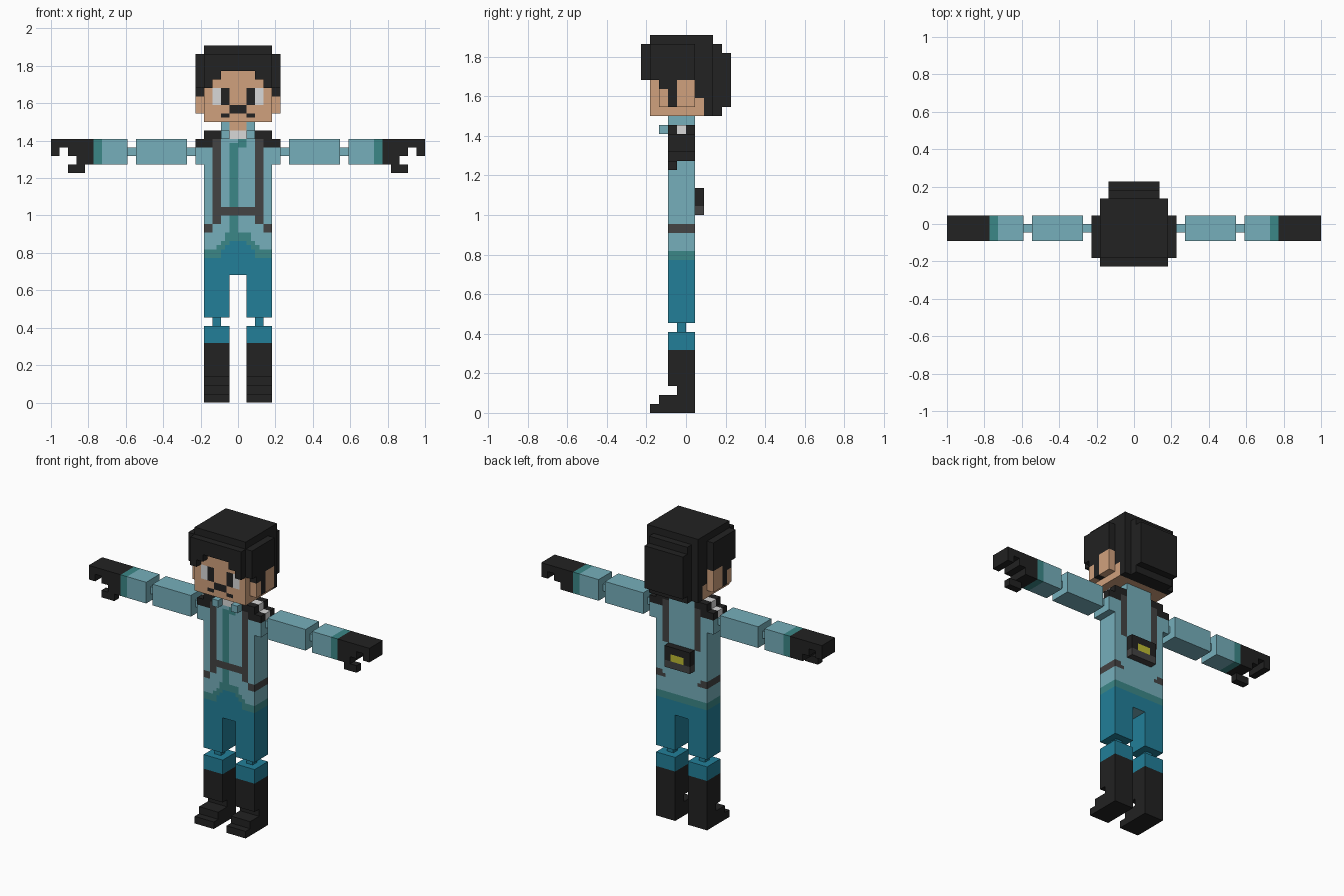
import bpy, bmesh
from mathutils import Vector

if "Cube" in bpy.data.objects:
    bpy.data.objects.remove(bpy.data.objects["Cube"])

U = 1 / 22          # one block of the model
H = 2               # grid cells per block, so painted details can use half blocks


def material(name, rgb):
    m = bpy.data.materials.new(name)
    lin = [((c / 255 + 0.055) / 1.055) ** 2.4 for c in rgb]
    m.diffuse_color = (*lin, 1)
    m.use_nodes = True
    m.node_tree.nodes["Principled BSDF"].inputs["Base Color"].default_value = m.diffuse_color
    return m


MATS = [material(n, c) for n, c in (
    ("black", (34, 34, 34)), ("strap_grey", (68, 67, 67)), ("light_blue", (118, 175, 187)),
    ("trouser_blue", (34, 127, 153)), ("trim_teal", (59, 135, 135)), ("skin", (208, 161, 125)),
    ("white", (216, 216, 216)), ("yellow", (190, 188, 50)))]
BLACK, GREY, LIGHT, BLUE, TEAL, SKIN, WHITE, YELLOW = range(8)

# outward directions with the four corners of a cell face, counter-clockwise
SIDES = (((1, 0, 0), ((1, 0, 0), (1, 1, 0), (1, 1, 1), (1, 0, 1))),
         ((-1, 0, 0), ((0, 0, 0), (0, 0, 1), (0, 1, 1), (0, 1, 0))),
         ((0, 1, 0), ((0, 1, 0), (0, 1, 1), (1, 1, 1), (1, 1, 0))),
         ((0, -1, 0), ((0, 0, 0), (1, 0, 0), (1, 0, 1), (0, 0, 1))),
         ((0, 0, 1), ((0, 0, 1), (1, 0, 1), (1, 1, 1), (0, 1, 1))),
         ((0, 0, -1), ((0, 0, 0), (0, 1, 0), (1, 1, 0), (1, 0, 0))))


def flip(b):
    return (b[0], -b[2], -b[1], *b[3:])


def both(*blocks):
    return [c for b in blocks for c in (b, flip(b))]


def part(name, blocks, paint=None):
    """Union of (colour, x0, x1, y0, y1, z0, z1) blocks; later ones override colours."""
    cells = {}
    for col, *r in blocks:
        x0, x1, y0, y1, z0, z1 = (round(v * H) for v in r)
        for x in range(x0, x1):
            for y in range(y0, y1):
                for z in range(z0, z1):
                    cells[x, y, z] = col
    bm = bmesh.new()
    verts = {}
    for c, col in cells.items():
        for n, corners in SIDES:
            if tuple(a + b for a, b in zip(c, n)) in cells:
                continue
            keys = [tuple(a + b for a, b in zip(c, k)) for k in corners]
            for k in keys:
                if k not in verts:
                    verts[k] = bm.verts.new(Vector(k) * U / H)
            f = bm.faces.new([verts[k] for k in keys])
            f.material_index = col
            if paint:
                p = f.calc_center_median() / U
                new = paint(p.x, p.y, p.z, n, col)
                f.material_index = col if new is None else new
    me = bpy.data.meshes.new(name)
    bm.to_mesh(me)
    bm.free()
    for m in MATS:
        me.materials.append(m)
    ob = bpy.data.objects.new(name, me)
    bpy.context.collection.objects.link(ob)
    return ob


# Body: suit paint
def paint_body(x, y, z, n, col):
    if col != LIGHT or n[2] or z > 31:
        return None
    a = abs(x)
    if n[0]:
        if a > 4.5:
            return None
        return BLUE if z < 17 else TEAL if z < 18 else GREY if 20 < z < 21 else None
    if a > 4:
        return None
    if n[1] < 0:
        if z < (19 if a < 1 else 18.5 if a < 1.5 else 18 if a < 2 else 17):
            return BLUE
        if z < (20 if a < 1.5 else 19 if a < 2 else 18.5 if a < 2.5 else 18):
            return TEAL
        if (2 < a < 3 and z > 21) or (a < 2 and 22 < z < 23) or (a > 3 and 20 < z < 21):
            return GREY
        if (-1 < x < 0 and z < 30.5) or (0 < x < 1 and z > 30):
            return TEAL
    else:
        if z < 18:
            return BLUE if z < 17 else TEAL
        if (2 < a < 3 and z > 25) or (a > 3 and 20 < z < 21) or (2.5 < a < 3 and 20 < z < 20.5):
            return GREY
    return None


# Torso, thighs, shoulders, shoulder pads, collar and neck
part("body_suit",
     [(LIGHT, -4, 4, -2, 1, 15, 31)]
     + both((BLUE, 1, 4, -2, 1, 10, 15), (LIGHT, 4, 5, -2, 1, 28, 30),
            (BLACK, 3, 5, -2, 1, 30, 31), (BLACK, 2, 4, -2, 1, 31, 32),
            (WHITE, 4, 5, -1, 0, 30, 31), (WHITE, 2, 4, -1, 0, 31, 32),
            (LIGHT, 1, 2, -2, 1, 31, 33), (LIGHT, 1, 2, -3, -2, 31, 32))
     + [(WHITE, -1, 1, -2, 0, 31, 32), (SKIN, -1, 1, -2, 0, 32, 33),
        (LIGHT, -1, 1, 0, 1, 31, 33)],
     paint_body)


# Back pouch with a yellow badge
def paint_pouch(x, y, z, n, col):
    return YELLOW if n[1] > 0 and abs(x) < 1 and 23 < z < 24 else None


part("back_pouch", [(GREY, -2, 2, 1, 2, 22, 23), (BLACK, -2, 2, 1, 2, 23, 25)], paint_pouch)


# Head: face paint
def paint_face(x, y, z, n, col):
    a = abs(x)
    if n[1] >= 0 or y > -3.9 or y < -4.1:
        return None
    if 35 < z < 37 and 1 < a < 3:
        return BLACK if a < 2 else WHITE
    if (34 < z < 35 and a < 1) or (33.5 < z < 34 and 1 < a < 2):
        return BLACK
    return None


# Skull, hair cap, fringe, side locks and back hair
part("head_and_hair",
     [(SKIN, -4, 4, -4, 2, 33, 39), (SKIN, -5, 5, -3, 1, 34, 37),
      (BLACK, -4, 4, -4, 3, 41, 42), (BLACK, -5, 5, -4, 1, 37, 41),
      (BLACK, -4, 4, 1, 3, 35, 41), (BLACK, -4, 4, 2, 3, 33, 41),
      (BLACK, -3, 3, 3, 4, 33, 41), (BLACK, -3, 3, 4, 5, 34, 40),
      (SKIN, -3, 3, -4, -3, 37, 38), (SKIN, -2, 2, -4, -3, 38, 39),
      (BLACK, -4, 4, -5, -4, 39, 41)]
     + both((BLACK, 2, 4, -5, -4, 38, 39), (BLACK, 3, 4, -5, -4, 37, 38),
            (BLACK, 4, 5, -3, -1, 36, 37), (BLACK, 4, 5, -2, -1, 34, 36)),
     paint_face)

# Limbs, built for the right-hand side and mirrored
LIMBS = {
    "shoulder_joint": [(LIGHT, 5, 6, -1, 0, 29, 30)],
    "upper_arm": [(LIGHT, 6, 12, -2, 1, 28, 31)],
    "elbow_joint": [(LIGHT, 12, 13, -1, 0, 29, 30)],
    # forearm with cuff, palm, fingers and thumb
    "forearm_and_glove": [(LIGHT, 13, 16, -2, 1, 28, 31), (TEAL, 16, 17, -2, 1, 28, 31),
                          (BLACK, 17, 19, -2, 1, 28, 31), (BLACK, 19, 20, -2, 1, 29, 31),
                          (BLACK, 20, 22, -2, 1, 30, 31), (BLACK, 21, 22, -2, 1, 29, 30),
                          (BLACK, 18, 20, -2, -1, 27, 28)],
    "knee_joint": [(BLUE, 2, 3, -1, 0, 9, 10)],
    # shin, boot shaft, ankle and toe steps
    "lower_leg_and_boot": [(BLUE, 1, 4, -2, 1, 7, 9), (BLACK, 1, 4, -2, 1, 3, 7),
                           (BLACK, 1, 4, -1, 1, 2, 3), (BLACK, 1, 4, -3, 1, 1, 2),
                           (BLACK, 1, 4, -4, 1, 0, 1)],
}
for limb, blocks in LIMBS.items():
    part("left_" + limb, blocks)
    part("right_" + limb, [flip(b) for b in blocks])
